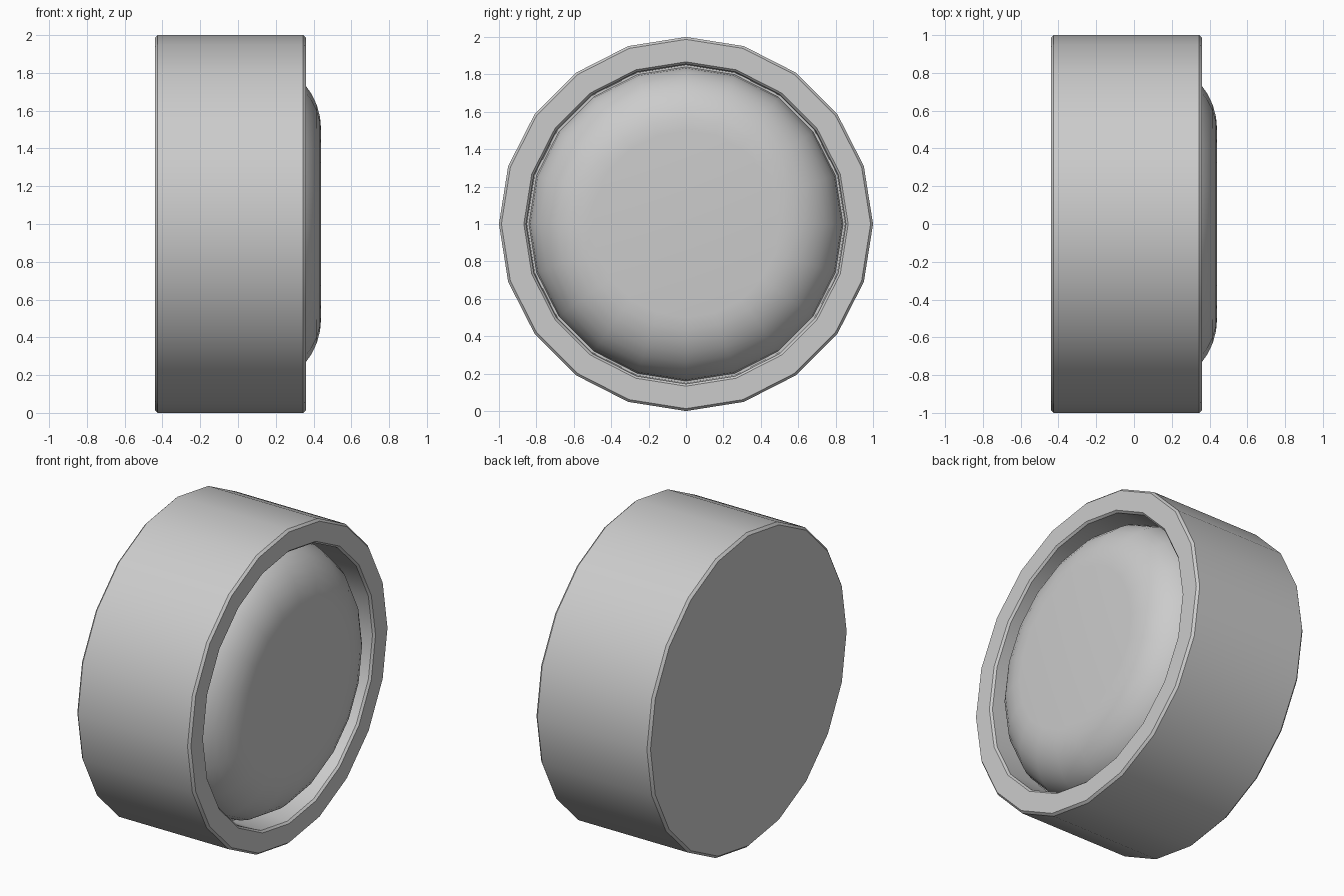
import bpy, bmesh
from math import sin, cos, pi, radians

if "Cube" in bpy.data.objects:
    bpy.data.objects.remove(bpy.data.objects["Cube"])

SIDES = 20


def lathe(name, profile, angle):
    """Revolve (x, radius) points around the x axis at z = 1."""
    bm = bmesh.new()
    rings = []
    for x, r in profile:
        if r == 0:
            rings.append([bm.verts.new((x, 0, 1))] * SIDES)
        else:
            rings.append([bm.verts.new((x, r * cos(2 * pi * i / SIDES),
                                        1 + r * sin(2 * pi * i / SIDES)))
                          for i in range(SIDES)])
    for a, b in zip(rings, rings[1:]):
        for i in range(SIDES):
            j = (i + 1) % SIDES
            quad = list(dict.fromkeys((a[i], a[j], b[j], b[i])))
            bm.faces.new(quad)
    bmesh.ops.recalc_face_normals(bm, faces=bm.faces)
    mesh = bpy.data.meshes.new(name)
    bm.to_mesh(mesh)
    bm.free()
    obj = bpy.data.objects.new(name, mesh)
    bpy.context.collection.objects.link(obj)
    bpy.ops.object.select_all(action='DESELECT')
    obj.select_set(True)
    bpy.context.view_layer.objects.active = obj
    bpy.ops.object.shade_smooth_by_angle(angle=radians(angle))
    return obj


# Cup-shaped housing with small bevels on the rim and back edge
lathe("housing", [(-0.44, 0), (-0.44, 0.985), (-0.425, 1.0), (0.345, 1.0),
                  (0.36, 0.987), (0.36, 0.867), (0.347, 0.855),
                  (0.14, 0.85), (0.14, 0)], 40)

# Domed lens: flat centre with an elliptical rounded shoulder
shoulder = [(0.14 + 0.30 * cos(t * pi / 16), 0.5 + 0.34 * sin(t * pi / 16))
            for t in range(9)]
lathe("domed_lens", [(0.44, 0)] + shoulder + [(0.14, 0)], 40)
